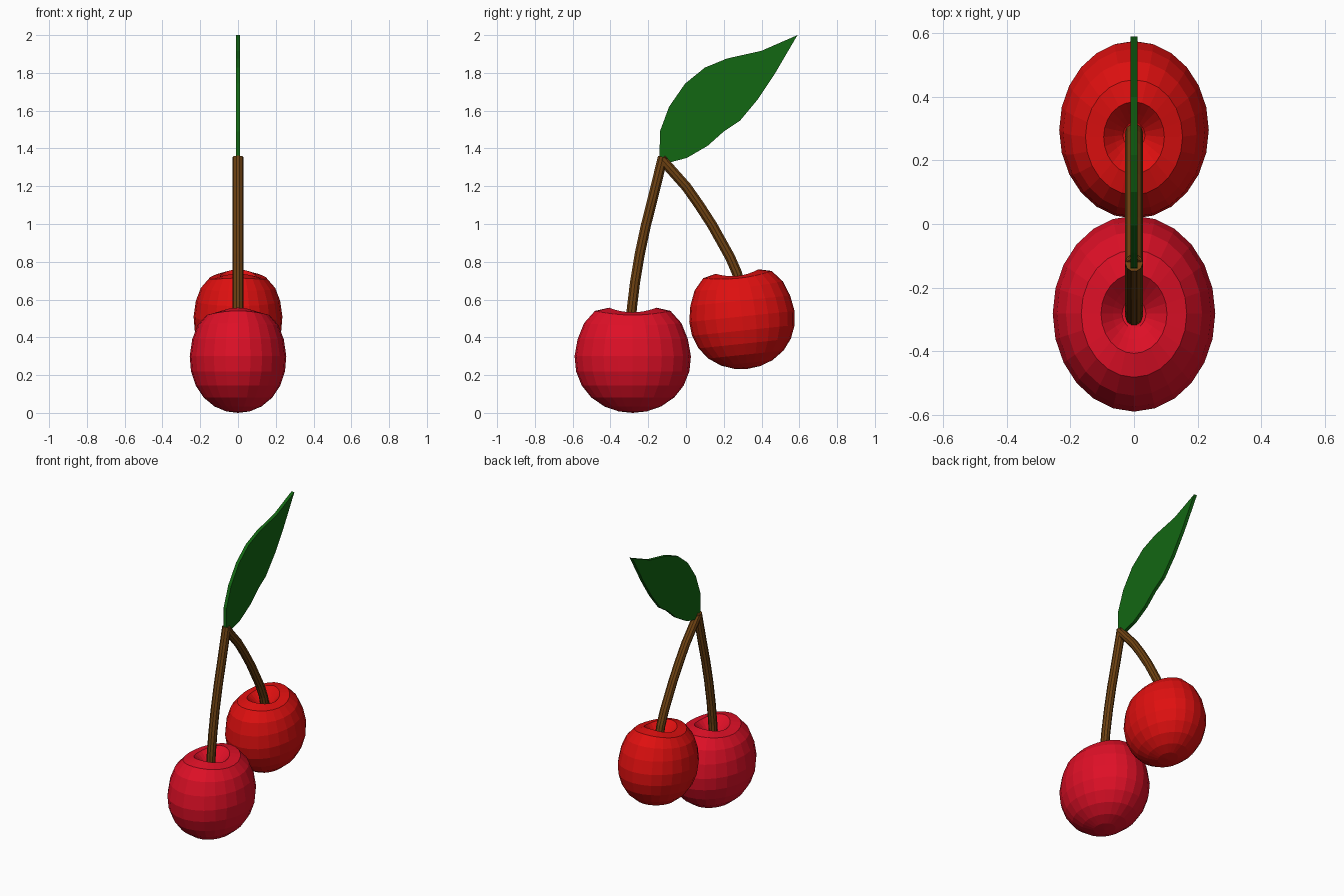
import bpy, bmesh, math
from mathutils import Vector, Matrix

if "Cube" in bpy.data.objects:
    bpy.data.objects.remove(bpy.data.objects["Cube"])


def material(name, rgb):
    m = bpy.data.materials.new(name)
    m.diffuse_color = (*rgb, 1)
    m.use_nodes = True
    m.node_tree.nodes["Principled BSDF"].inputs["Base Color"].default_value = m.diffuse_color
    return m


crimson = material("crimson", (0.74, 0.005, 0.02))
red = material("bright red", (0.74, 0.005, 0.005))
brown = material("stem brown", (0.16, 0.055, 0.006))
green = material("leaf green", (0.006, 0.135, 0.006))


def finish(name, bm, mat):
    bmesh.ops.recalc_face_normals(bm, faces=bm.faces)
    me = bpy.data.meshes.new(name)
    bm.to_mesh(me)
    bm.free()
    me.materials.append(mat)
    ob = bpy.data.objects.new(name, me)
    bpy.context.collection.objects.link(ob)
    return ob


def bridge(bm, a, b):
    n = len(a)
    for i in range(n):
        bm.faces.new((a[i], a[(i + 1) % n], b[(i + 1) % n], b[i]))


# Cherry half profile: radius, height, from dimple to bottom
PROFILE = [(0.045, 0.485), (0.08, 0.515), (0.125, 0.557), (0.20, 0.54),
           (0.258, 0.475), (0.292, 0.39), (0.308, 0.30), (0.30, 0.22),
           (0.27, 0.145), (0.22, 0.082), (0.15, 0.034), (0.075, 0.008)]


def cherry(name, mat, matrix, sides=24):
    bm = bmesh.new()
    rings = []
    for r, z in PROFILE:
        ring = []
        for i in range(sides):
            a = math.tau * i / sides
            # rim of the dimple dips toward the narrow sides
            dip = 0.025 * math.cos(a) ** 2 * max(0, (z - 0.4) / 0.16)
            ring.append(bm.verts.new((r * 0.83 * math.cos(a), r * math.sin(a), z - dip)))
        rings.append(ring)
    for a, b in zip(rings, rings[1:]):
        bridge(bm, a, b)
    for ring, z in ((rings[0], 0.475), (rings[-1], 0.0)):
        tip = bm.verts.new((0, 0, z))
        for i in range(sides):
            bm.faces.new((ring[i], ring[(i + 1) % sides], tip))
    bm.transform(matrix)
    return finish(name, bm, mat)


cherry("front_cherry", crimson, Matrix.Translation((0, -0.282, 0)))
cherry("back_cherry", red,
       Matrix.Translation((0, 0.325, 0.233)) @ Matrix.Rotation(math.radians(6), 4, 'X')
       @ Matrix.Diagonal((0.92, 0.91, 0.93, 1)))


# Stems: round tubes swept along a path in the y-z plane
def stem(name, path, radius=0.028, sides=10):
    bm = bmesh.new()
    pts = [Vector((0, y, z)) for y, z in path]
    rings = []
    for i, p in enumerate(pts):
        t = (pts[min(i + 1, len(pts) - 1)] - pts[max(i - 1, 0)]).normalized()
        side = Vector((1, 0, 0))
        up = t.cross(side)
        rings.append([bm.verts.new(p + radius * (side * math.cos(math.tau * k / sides)
                                                 + up * math.sin(math.tau * k / sides)))
                      for k in range(sides)])
    for a, b in zip(rings, rings[1:]):
        bridge(bm, a, b)
    bm.faces.new(rings[0])
    bm.faces.new(rings[-1])
    return finish(name, bm, brown)


stem("front_stem", [(-0.292, 0.46), (-0.287, 0.55), (-0.27, 0.69), (-0.245, 0.84),
                    (-0.213, 0.99), (-0.175, 1.14), (-0.122, 1.355)])
stem("back_stem", [(0.292, 0.66), (0.27, 0.74), (0.233, 0.825), (0.138, 0.995),
                   (0.07, 1.10), (0.003, 1.195), (-0.13, 1.345)])

# Leaf: thin flat plate
OUTLINE = [(-0.14, 1.345), (-0.138, 1.49), (-0.09, 1.62), (-0.005, 1.743), (0.10, 1.828),
           (0.217, 1.876), (0.40, 1.917), (0.59, 2.0), (0.47, 1.795), (0.38, 1.66),
           (0.286, 1.547), (0.20, 1.49), (0.116, 1.415), (0.005, 1.35), (-0.09, 1.325)]
bm = bmesh.new()
layers = [[bm.verts.new((x, y, z)) for y, z in OUTLINE] for x in (-0.011, 0.011)]
bridge(bm, *layers)
for layer in layers:
    bm.faces.new(layer)
finish("leaf", bm, green)
